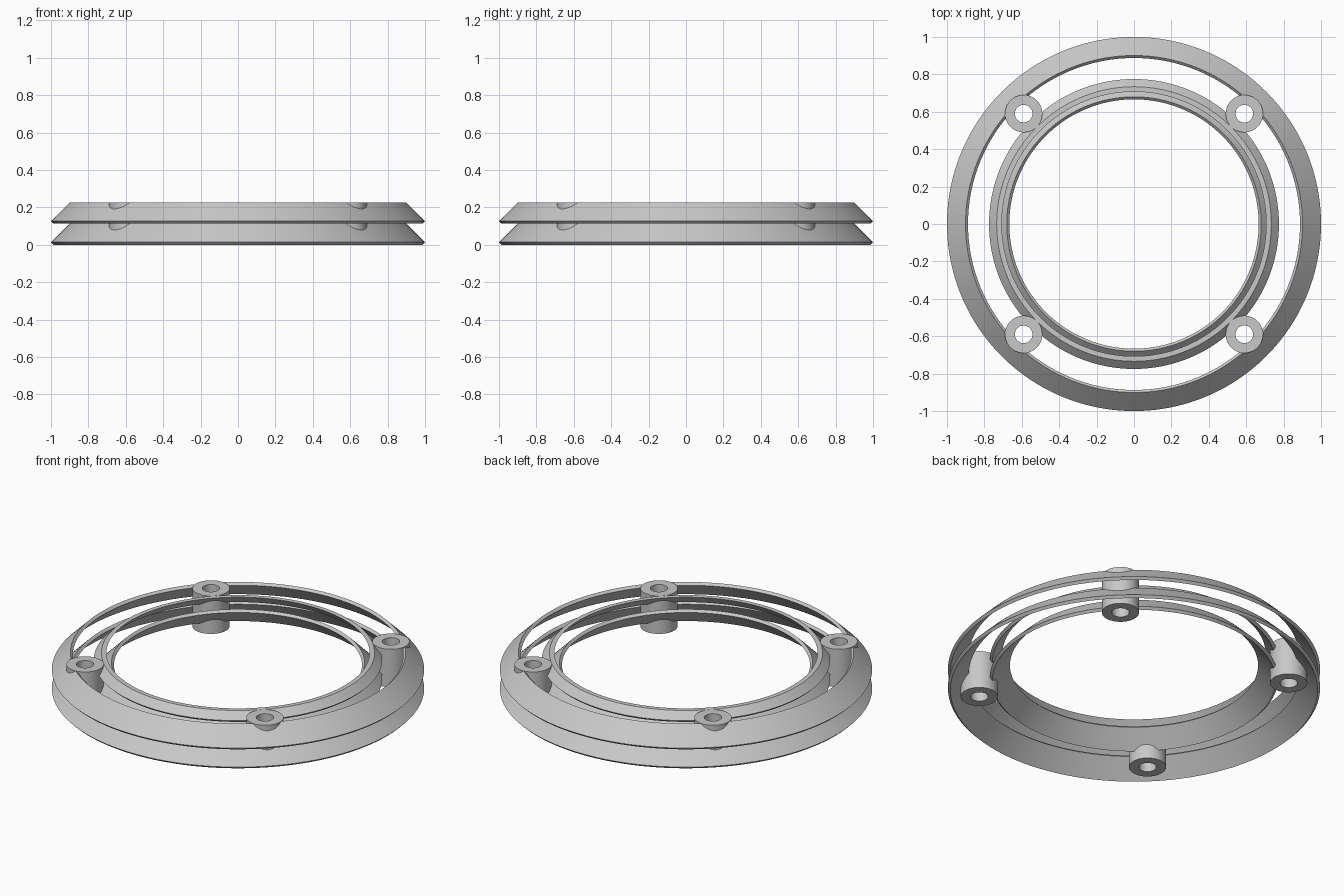
import bpy, bmesh, math

cube = bpy.data.objects.get("Cube")
if cube:
    bpy.data.objects.remove(cube, do_unlink=True)

grey = bpy.data.materials.new("light grey")
grey.use_nodes = True
colour = (0.58, 0.58, 0.58, 1)
grey.diffuse_color = colour
grey.node_tree.nodes["Principled BSDF"].inputs["Base Color"].default_value = colour


def lathe(name, profile, steps, centre=(0, 0)):
    """Turn a closed (radius, height) profile around a vertical axis."""
    bm = bmesh.new()
    rings = []
    for i in range(steps):
        a = 2 * math.pi * i / steps
        rings.append([bm.verts.new((r * math.cos(a), r * math.sin(a), z)) for r, z in profile])
    n = len(profile)
    for i in range(steps):
        here, there = rings[i], rings[(i + 1) % steps]
        for j in range(n):
            k = (j + 1) % n
            bm.faces.new((here[j], there[j], there[k], here[k]))
    bmesh.ops.recalc_face_normals(bm, faces=bm.faces)
    mesh = bpy.data.meshes.new(name)
    bm.to_mesh(mesh)
    bm.free()
    mesh.materials.append(grey)
    ob = bpy.data.objects.new(name, mesh)
    ob.location = (*centre, 0)
    bpy.context.collection.objects.link(ob)
    bpy.ops.object.select_all(action="DESELECT")
    ob.select_set(True)
    bpy.context.view_layer.objects.active = ob
    bpy.ops.object.shade_smooth_by_angle(angle=math.radians(30))
    return ob


HEIGHT = 0.225
PITCH = HEIGHT / 2
EDGE = 0.0135      # square-cut edge of the sloping slats


def slat(radius, base, run):
    """Cross-section of a slat leaning inward at 45 degrees."""
    return [(radius, base), (radius - run, base + run),
            (radius - run - EDGE, base + run - EDGE), (radius - EDGE, base - EDGE)]


# Outer sloping slats
run = PITCH - EDGE
for name, z in (("lower", 0), ("upper", PITCH)):
    lathe(name + "_outer_slat", slat(1, z + EDGE, run), 160)

# Inner slats sit half a pitch higher; the upper one is cut flat at the top
inner = 0.775
base = 0.0715
lathe("lower_inner_slat", slat(inner, base, 0.095), 160)
z = base + PITCH
rise = HEIGHT - z
lathe("upper_inner_slat", [
    (inner, z), (inner - rise, HEIGHT),
    (inner - rise - 2 * EDGE, HEIGHT), (inner - EDGE, z - EDGE)], 160)

# Four hollow screw posts tie the slats together
for side, x in (("left", 0.59), ("right", -0.59)):
    for end, y in (("front", -0.59), ("back", 0.59)):
        lathe(f"{end}_{side}_post",
              [(0.1, 0), (0.1, HEIGHT), (0.047, HEIGHT), (0.047, 0)], 48, (x, y))
